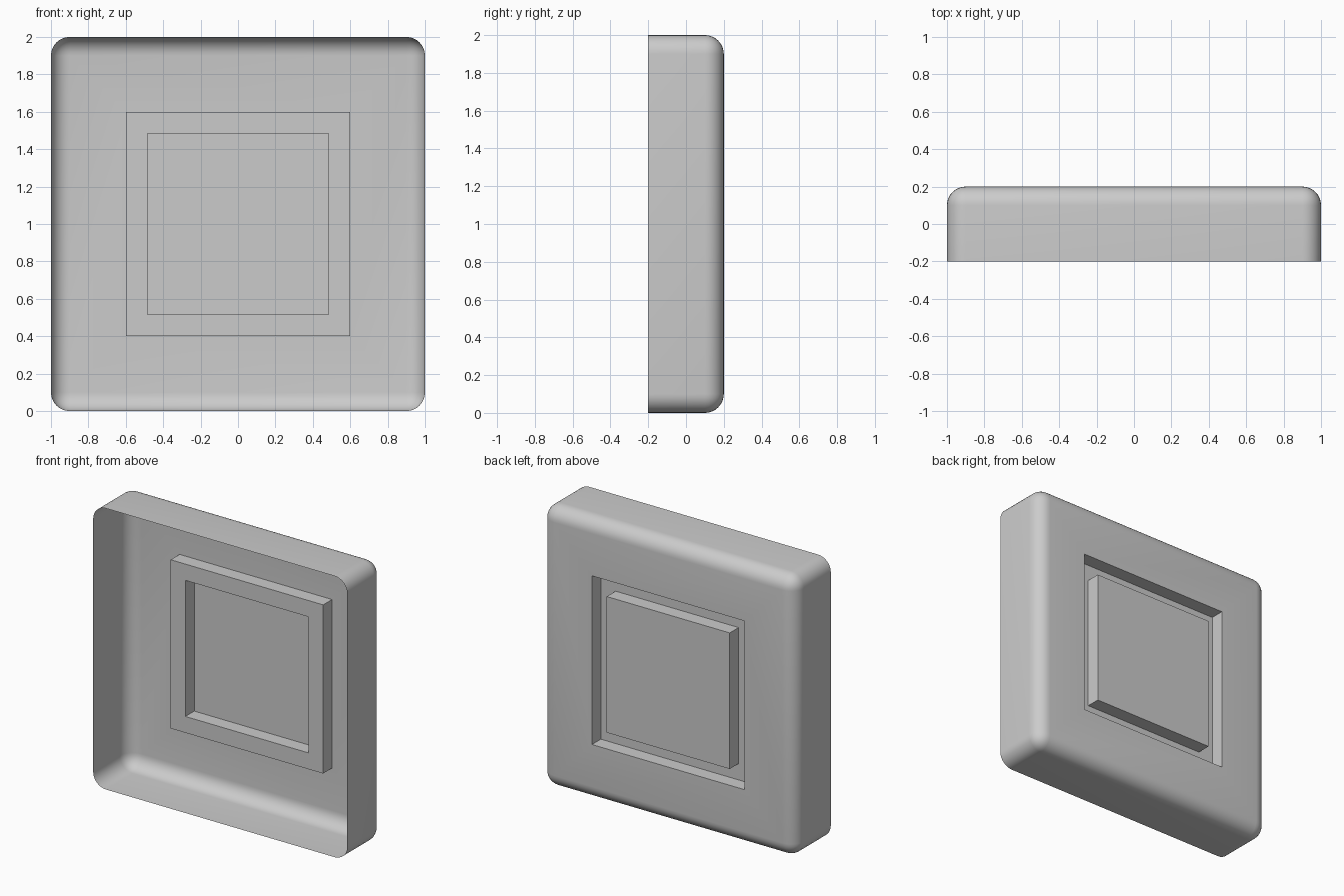
import bpy
import bmesh
from mathutils import Matrix

if "Cube" in bpy.data.objects:
    bpy.data.objects.remove(bpy.data.objects["Cube"])

bm = bmesh.new()

# Open-fronted shell, 2 x 0.4 x 2
bmesh.ops.create_cube(bm, size=1, matrix=Matrix.Translation((0, 0, 1)) @ Matrix.Diagonal((2, 0.4, 2, 1)))
front = [f for f in bm.faces if f.normal.y < -0.9]
bmesh.ops.delete(bm, geom=front, context='FACES')

# Round every edge except the open rim
edges = [e for e in bm.edges if not e.is_boundary]
bmesh.ops.bevel(bm, geom=edges, offset=0.1, offset_type='OFFSET', segments=8,
                profile=0.5, affect='EDGES')
bm.normal_update()

# Square channel pressed into the back, leaving a flush centre panel
back = max((f for f in bm.faces if f.normal.y > 0.99), key=lambda f: f.calc_area())


def inset(thickness, depth):
    bmesh.ops.inset_individual(bm, faces=[back], thickness=thickness, depth=depth,
                               use_even_offset=True)
    bm.normal_update()


inset(0.3, 0)
inset(0, -0.1)
inset(0.116, 0)
inset(0, 0.1)

mesh = bpy.data.meshes.new("panel_shell")
bm.to_mesh(mesh)
bm.free()
shell = bpy.data.objects.new("panel_shell", mesh)
bpy.context.collection.objects.link(shell)

# Smooth rounded edges, crisp channel edges
bpy.context.view_layer.objects.active = shell
shell.select_set(True)
bpy.ops.object.shade_smooth_by_angle(angle=0.6)
